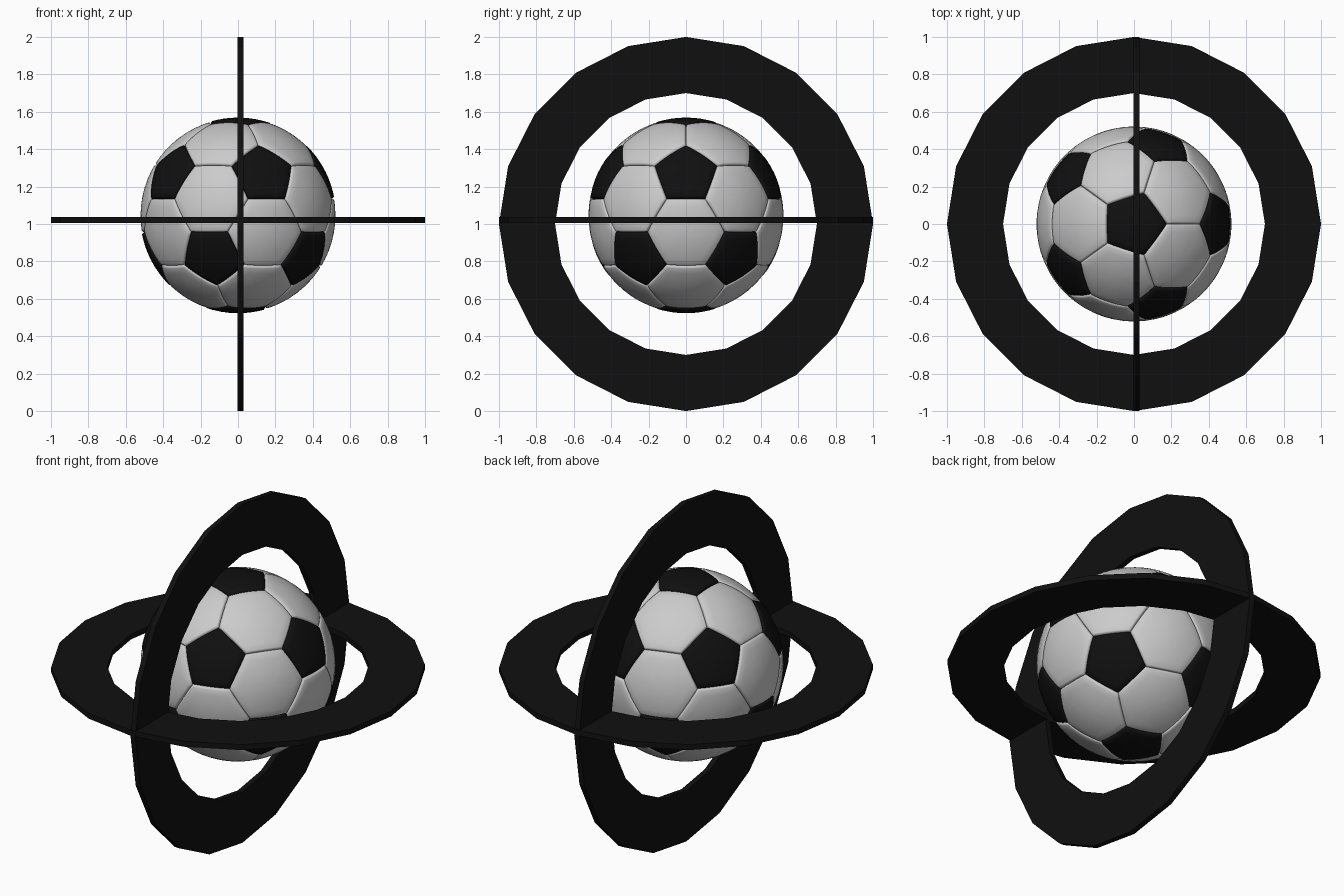
import bpy, bmesh, math
from itertools import combinations
from mathutils import Vector

if "Cube" in bpy.data.objects:
    bpy.data.objects.remove(bpy.data.objects["Cube"])

BALL_Z, BALL_R = 1.046, 0.52
SIDES = 20


def material(name, v):
    m = bpy.data.materials.new(name)
    m.diffuse_color = (v, v, v, 1)
    m.use_nodes = True
    m.node_tree.nodes["Principled BSDF"].inputs["Base Color"].default_value = m.diffuse_color
    return m


def make_object(name, bm, mat, smooth=False):
    me = bpy.data.meshes.new(name)
    bm.to_mesh(me)
    bm.free()
    me.materials.append(mat)
    for p in me.polygons:
        p.use_smooth = smooth
    ob = bpy.data.objects.new(name, me)
    bpy.context.collection.objects.link(ob)
    return ob


black = material("black", 0.005)
white = material("white", 0.8)


# Flat faceted ring; place(u, v, w) maps ring plane and thickness to space
def ring(name, w0, w1, place):
    bm = bmesh.new()
    section = [(1.0, w0), (1.0, w1), (0.7, w1), (0.7, w0)]
    loops = []
    for i in range(SIDES):
        a = 2 * math.pi * i / SIDES
        loops.append([bm.verts.new(place(r * math.cos(a), r * math.sin(a), w))
                      for r, w in section])
    for i in range(SIDES):
        p, q = loops[i], loops[(i + 1) % SIDES]
        for k in range(4):
            j = (k + 1) % 4
            bm.faces.new((p[k], q[k], q[j], p[j]))
    bmesh.ops.recalc_face_normals(bm, faces=bm.faces)
    return make_object(name, bm, black)


ring("horizontal_ring", 1.005, 1.037, lambda u, v, w: (u, v, w))
ring("vertical_ring", -0.002, 0.03, lambda u, v, w: (w, u, v + 1.0))


# One bulging ball panel: concentric loops projected on the sphere, low at the seam
def panel(bm, corners, lift):
    c = sum(corners, Vector()) / len(corners)
    n = c.normalized()
    ax = (corners[0] - c).normalized()
    ay = n.cross(ax)
    corners = sorted(corners, key=lambda p: math.atan2((p - c).dot(ay), (p - c).dot(ax)))
    rim = []
    for i, p in enumerate(corners):
        q = corners[(i + 1) % len(corners)]
        rim += [p.lerp(q, k / 8) for k in range(8)]
    profile = [(1.0, -0.014), (0.985, -0.006), (0.96, -0.001), (0.93, lift),
               (0.75, lift), (0.5, lift), (0.25, lift)]
    centre = Vector((0, 0, BALL_Z))
    loops = [[bm.verts.new(centre + c.lerp(p, t).normalized() * (BALL_R + d)) for p in rim]
             for t, d in profile]
    m = len(rim)
    for a, b in zip(loops, loops[1:]):
        for i in range(m):
            j = (i + 1) % m
            bm.faces.new((a[i], a[j], b[j], b[i]))
    top = bm.verts.new(centre + n * (BALL_R + lift))
    for i in range(m):
        bm.faces.new((loops[-1][i], loops[-1][(i + 1) % m], top))


# Icosahedron points: poles plus two staggered rows
h = 1 / math.sqrt(5)
ico = [Vector((0, 0, 1)), Vector((0, 0, -1))]
for k in range(5):
    for off, z in ((0, h), (36, -h)):
        a = math.radians(72 * k + off)
        ico.append(Vector((2 * h * math.cos(a), 2 * h * math.sin(a), z)))


def near(a, b):
    return a is not b and (a - b).length < 1.2


# Black pentagon panels around each point
bm = bmesh.new()
for a in ico:
    panel(bm, [a.lerp(b, 1 / 3) for b in ico if near(a, b)], 0.003)
make_object("ball_pentagons", bm, black, True)

# White hexagon panels on each triangle
bm = bmesh.new()
for tri in combinations(ico, 3):
    if all(near(a, b) for a, b in combinations(tri, 2)):
        panel(bm, [a.lerp(b, 1 / 3) for a in tri for b in tri if a is not b], 0.001)
make_object("ball_hexagons", bm, white, True)
